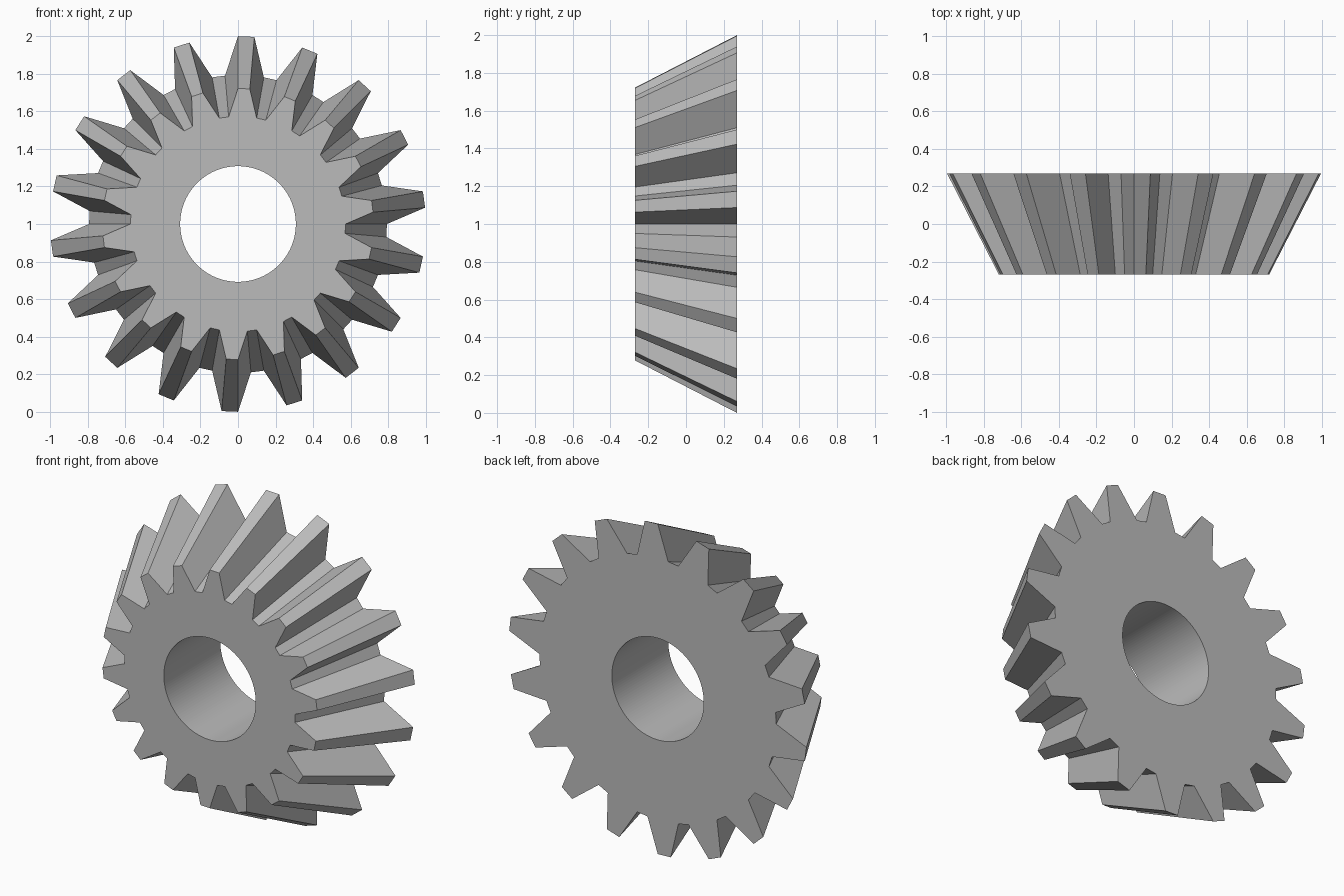
import bpy
import bmesh
from math import cos, sin, radians
from mathutils import Vector

cube = bpy.data.objects.get("Cube")
if cube:
    bpy.data.objects.remove(cube, do_unlink=True)

TEETH = 18
STEPS = TEETH * 4            # two root points and two tip points per tooth
BORE_STEPS = STEPS * 2
TIP, ROOT, BORE = 1.0, 0.793, 0.308
TAPER = 0.722                # small front end relative to the back
HALF_DEPTH = 0.27

# Single grey metal
steel = bpy.data.materials.new("grey_metal")
steel.use_nodes = True
grey = (0.5, 0.5, 0.5, 1)
steel.diffuse_color = grey
steel.node_tree.nodes["Principled BSDF"].inputs["Base Color"].default_value = grey

bm = bmesh.new()


def point(radius, degrees, y):
    a = radians(degrees)
    return bm.verts.new(Vector((radius * cos(a), y, 1 + radius * sin(a))))


def toothed_ring(scale, y):
    # Root, tip, tip, root, each an equal angular step apart
    profile = (ROOT, TIP, TIP, ROOT)
    return [point(profile[i % 4] * scale, i * 360 / STEPS, y) for i in range(STEPS)]


def bore_ring(y):
    return [point(BORE, i * 360 / BORE_STEPS, y) for i in range(BORE_STEPS)]


def wall(a, b):
    n = len(a)
    return [bm.faces.new((a[i], a[(i + 1) % n], b[(i + 1) % n], b[i])) for i in range(n)]


def cap(outer, inner):
    for i in range(STEPS):
        bm.faces.new((outer[i], outer[(i + 1) % STEPS],
                      inner[(2 * i + 2) % BORE_STEPS], inner[2 * i + 1], inner[2 * i]))


# Tapered teeth, flat ends and round through hole
front, back = toothed_ring(TAPER, -HALF_DEPTH), toothed_ring(1, HALF_DEPTH)
bore_front, bore_back = bore_ring(-HALF_DEPTH), bore_ring(HALF_DEPTH)
wall(front, back)
wall(bore_front, bore_back)
cap(front, bore_front)
cap(back, bore_back)
bmesh.ops.recalc_face_normals(bm, faces=bm.faces)

mesh = bpy.data.meshes.new("bevel_gear")
bm.to_mesh(mesh)
bm.free()
mesh.materials.append(steel)
gear = bpy.data.objects.new("bevel_gear", mesh)
bpy.context.collection.objects.link(gear)
